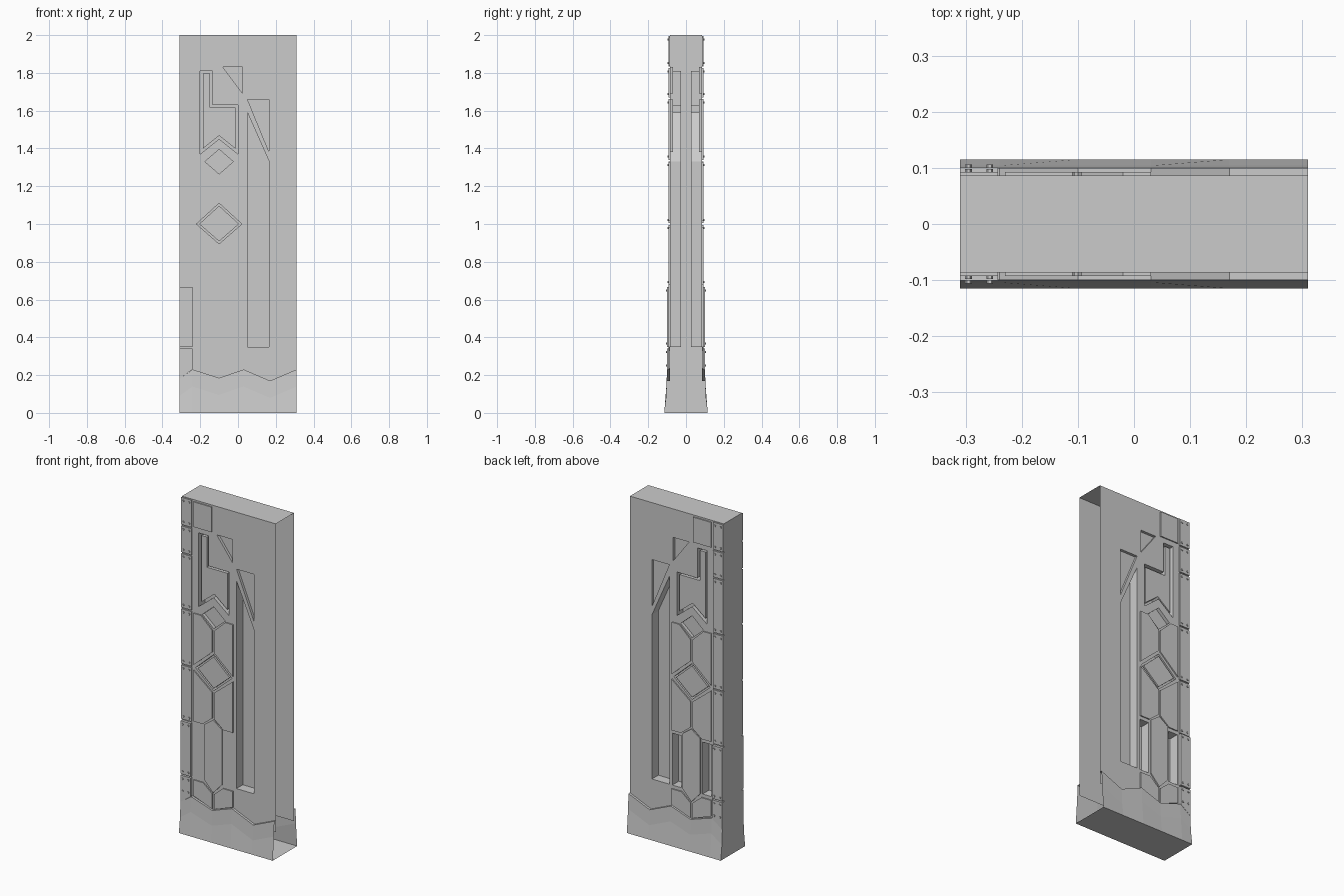
import bpy, bmesh
from mathutils import Vector

cube = bpy.data.objects.get("Cube")
if cube:
    bpy.data.objects.remove(cube, do_unlink=True)

grey = bpy.data.materials.new("plain grey")
grey.use_nodes = True
colour = (0.6, 0.6, 0.6, 1)
grey.diffuse_color = colour
grey.node_tree.nodes["Principled BSDF"].inputs["Base Color"].default_value = colour

HALF_W, WALL, FLOOR, MID = 0.31, 0.086, 0.026, -0.1


def finish(bm, name):
    bmesh.ops.recalc_face_normals(bm, faces=bm.faces[:])
    mesh = bpy.data.meshes.new(name)
    bm.to_mesh(mesh)
    bm.free()
    mesh.materials.append(grey)
    obj = bpy.data.objects.new(name, mesh)
    bpy.context.scene.collection.objects.link(obj)
    return obj


def prism(bm, outline, y0, y1):
    """Extrude an x-z outline from depth y0 to depth y1."""
    base = [bm.verts.new((x, y0, z)) for x, z in outline]
    tip = [bm.verts.new((x, y1, z)) for x, z in outline]
    bm.faces.new(base)
    bm.faces.new(tip[::-1])
    n = len(base)
    for i in range(n):
        j = (i + 1) % n
        bm.faces.new((base[j], base[i], tip[i], tip[j]))


def rect(x0, x1, z0, z1):
    return [(x0, z0), (x1, z0), (x1, z1), (x0, z1)]


def flip(outline):
    return [(2 * MID - x, z) for x, z in outline][::-1]


def inset(outline, d):
    """Shrink a counter-clockwise outline by d with mitred corners."""
    result, n = [], len(outline)
    for i in range(n):
        a, b, c = (Vector(outline[(i + k) % n]) for k in (-1, 0, 1))
        e, f = (b - a).normalized(), (c - b).normalized()
        n1, n2 = Vector((-e.y, e.x)), Vector((-f.y, f.x))
        p = b + (n1 + n2) * d / (1 + n1.dot(n2))
        result.append((p.x, p.y))
    return result


# Outlines of the recessed parts
key = [(-0.2, 1.37), (MID, 1.45), (0, 1.37), (0, 1.63),
       (-0.135, 1.63), (-0.135, 1.81), (-0.2, 1.81)]
diamond = [(-0.22, 1.0), (MID, 0.895), (0.02, 1.0), (MID, 1.11)]
small_diamond = [(-0.175, 1.33), (MID, 1.265), (-0.025, 1.33), (MID, 1.395)]
slot = [(0.05, 0.35), (0.165, 0.35), (0.165, 1.33), (0.05, 1.59)]
low_triangle = [(0.165, 1.38), (0.165, 1.66), (0.05, 1.66)]
high_triangle = [(0.025, 1.69), (0.025, 1.83), (-0.08, 1.83)]
side_pocket = rect(-0.23, -0.17, 0.35, 0.66)

# Outlines of the raised plates
upper_panel = [(-0.23, 1.015), (-0.106, 1.125), (-0.106, 1.255),
               (-0.18, 1.325), (-0.23, 1.325)]
middle_panel = [(-0.23, 0.68), (-0.168, 0.68), (-0.106, 0.73),
                (-0.106, 0.885), (-0.23, 0.985)]
lower_panel = [(-0.23, 0.235), (-0.106, 0.19), (-0.106, 0.28),
               (-0.165, 0.33), (-0.23, 0.33)]
hexagon = [(-0.158, 0.35), (MID, 0.287), (-0.042, 0.35),
           (-0.042, 0.68), (MID, 0.722), (-0.158, 0.68)]
top_plate = rect(-0.23, -0.11, 1.84, 1.99)

# Cutter holding every recess, front and back
bm = bmesh.new()
for s in (-1, 1):
    for shape, depth in ((key, FLOOR), (diamond, 0.05), (small_diamond, 0.066),
                         (slot, FLOOR), (low_triangle, 0.07), (high_triangle, 0.07)):
        prism(bm, shape, s * depth, s * 0.15)
for shape in (side_pocket, flip(side_pocket)):
    prism(bm, shape, FLOOR, 0.15)
cutter = finish(bm, "recess_cutter")
cutter.hide_render = True
cutter.hide_viewport = False

# Door body: cut the recesses, then open the inner side and the bottom
bm = bmesh.new()
prism(bm, rect(-HALF_W, HALF_W, 0.16, 2), -WALL, WALL)
body = finish(bm, "door_body")
mod = body.modifiers.new("recesses", 'BOOLEAN')
mod.object = cutter
mod.solver = 'EXACT'
graph = bpy.context.evaluated_depsgraph_get()
mesh = bpy.data.meshes.new_from_object(body.evaluated_get(graph))
body.modifiers.clear()
bm = bmesh.new()
bm.from_mesh(mesh)
gone = [f for f in bm.faces
        if f.calc_center_median().x > HALF_W - 0.001 or f.calc_center_median().z < 0.161]
bmesh.ops.delete(bm, geom=gone, context='FACES')
bm.to_mesh(body.data)
bm.free()
bpy.data.objects.remove(cutter, do_unlink=True)

for s, side in ((-1, "front"), (1, "back")):
    # Raised cores standing inside the key and diamond recesses
    bm = bmesh.new()
    prism(bm, inset(key, 0.014), s * FLOOR, s * 0.08)
    prism(bm, inset(diamond, 0.01), s * 0.05, s * WALL)
    finish(bm, side + "_recess_cores")

    # Decorative plates
    bm = bmesh.new()
    for shape in (upper_panel, middle_panel, lower_panel):
        for outline in (shape, flip(shape)):
            prism(bm, outline, s * 0.084, s * 0.093)
    for shape in (hexagon, top_plate):
        prism(bm, shape, s * 0.084, s * 0.093)
    finish(bm, side + "_panels")

    # Edge plates with a rivet pair at each end
    bm = bmesh.new()
    ends = (0.2, 0.345, 0.67, 1.0, 1.335, 1.665, 1.83, 2.0)
    for z0, z1 in zip(ends, ends[1:]):
        face = 0.101 if z1 < 0.7 else 0.093
        outline = rect(-HALF_W, -0.242, z0 + 0.004, z1 - 0.004)
        if z0 < 0.3:
            outline[0], outline[1] = (-HALF_W, 0.18), (-0.242, 0.23)
        prism(bm, outline, s * 0.084, s * face)
        for z in (z0 + (0.05 if z0 < 0.3 else 0.022), z1 - 0.022):
            for x in (-0.295, -0.257):
                ring = [(x + 0.006 * c, z + 0.006 * d) for c, d in
                        ((1, 0), (0.5, 0.87), (-0.5, 0.87),
                         (-1, 0), (-0.5, -0.87), (0.5, -0.87))]
                prism(bm, ring, s * face, s * (face + 0.005))
    finish(bm, side + "_edge_plates")

# Flared skirt with a zigzag rim, open on the same side as the body
zigzag = [(-HALF_W, 0.18), (-0.24, 0.23), (MID, 0.185),
          (0.03, 0.23), (0.17, 0.17), (HALF_W, 0.23)]
bm = bmesh.new()
ends = []
for s in (-1, 1):
    columns = [[bm.verts.new((x, s * y, z)) for y, z in
                ((WALL, h), (0.1, h), (0.104, h - 0.09), (0.115, 0))]
               for x, h in zigzag]
    for a, b in zip(columns, columns[1:]):
        for i in range(3):
            bm.faces.new((a[i], b[i], b[i + 1], a[i + 1]))
    ends.append(columns)
front, back = ends
bm.faces.new(front[0] + back[0][::-1])
bm.faces.new([c[3] for c in front] + [c[3] for c in back[::-1]])
finish(bm, "skirt")
